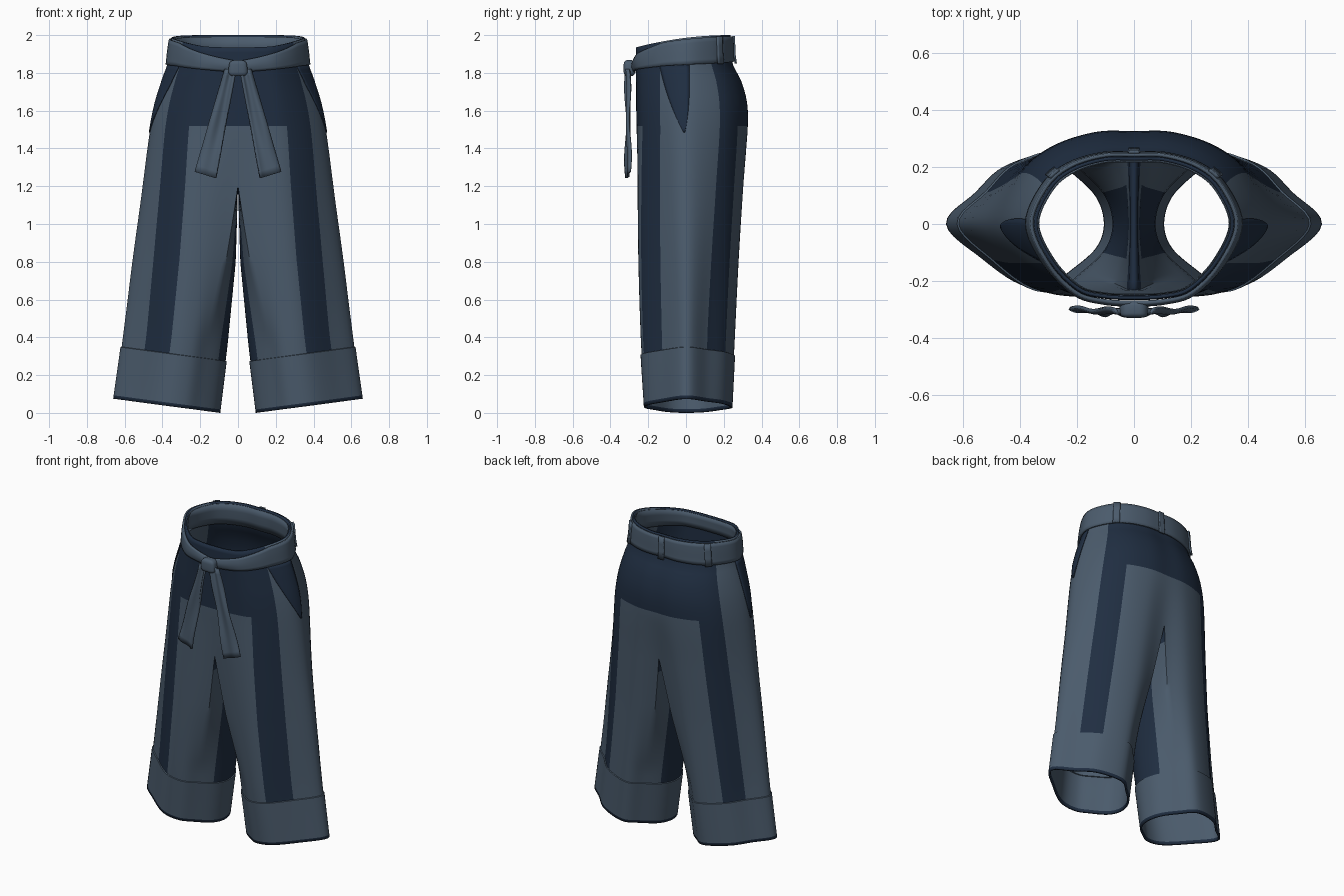
import bpy, bmesh
from math import sin, pi
from mathutils import Vector

if "Cube" in bpy.data.objects:
    bpy.data.objects.remove(bpy.data.objects["Cube"])


def make_material(name, rgb):
    mat = bpy.data.materials.new(name)
    mat.use_nodes = True
    mat.diffuse_color = (*rgb, 1)
    mat.node_tree.nodes["Principled BSDF"].inputs["Base Color"].default_value = (*rgb, 1)
    return mat


SLATE = make_material("slate cloth", (0.07, 0.105, 0.15))
NAVY = make_material("navy cloth", (0.014, 0.027, 0.053))

# Height, half width, front depth, back depth, inner leg edge
LEVELS = [(0, .655, .215, .24, .1), (.36, .605, .237, .258, .055), (.8, .555, .255, .28, .012),
          (1.2, .505, .262, .305, 0), (1.5, .465, .262, .325, 0), (1.64, .437, .264, .322, 0),
          (1.76, .4, .265, .29, 0), (1.85, .37, .267, .245, 0), (2, .352, .265, .235, 0)]
# Normalised outlines, from front centre around the outside to back centre
HIP = [(0, -1), (.3, -.98), (.56, -.88), (.83, -.52), (1, 0), (.85, .55), (.62, .84), (.3, .99), (0, 1)]
HEM = [(.2, -.75), (.34, -.98), (.54, -.96), (.78, -.54), (1, 0), (.82, .44), (.64, .82), (.36, 1), (.2, .75)]
INSEAM = [(.05, .4), (0, 0), (.05, -.4)]
CROTCH, YOKE, CUFF, TRIM = 1.2, 1.52, .275, .018


def clamp(v):
    return max(0.0, min(1.0, v))


def spline(a, b, c, d, f):
    return b + (c - a) * (f / 2) + (a * 2 - b * 5 + c * 4 - d) * (f * f / 2) + (b * 3 - a - c * 3 + d) * (f ** 3 / 2)


def level(z):
    """Smoothly interpolated measurements at a height."""
    n = len(LEVELS)
    i = next((i for i in range(n - 2) if z <= LEVELS[i + 1][0]), n - 2)
    z0, z1 = LEVELS[i][0], LEVELS[i + 1][0]
    f, h = (z - z0) / (z1 - z0), z1 - z0

    def slope(j, c):
        a, b = LEVELS[max(j - 1, 0)], LEVELS[min(j + 1, n - 1)]
        return (b[c] - a[c]) / (b[0] - a[0])
    out = []
    for c in range(1, 5):
        p, q = LEVELS[i][c], LEVELS[i + 1][c]
        if c == 4:
            out.append(p + (q - p) * f)
            continue
        out.append(p * (1 + 2 * f) * (1 - f) ** 2 + q * f * f * (3 - 2 * f)
                   + h * f * (1 - f) * (slope(i, c) * (1 - f) - slope(i + 1, c) * f))
    return out


def outline(t, z):
    """Point on the cloth: t runs around the leg, outer side then inseam."""
    wide, front, back, inner = level(z)
    k, w = clamp((CROTCH - z) / .84), clamp((1.5 - z) / 1.14)
    pts = []
    for i, (a, b) in enumerate(zip(HIP, HEM)):
        ku = k if i in (0, 8) else w
        pts.append((a[0] + (b[0] - a[0]) * ku, a[1] + (b[1] - a[1]) * w))
    pts += [(u * k, v) for u, v in INSEAM]
    pts = [Vector((inner + (wide - inner) * u, v * (front if v < 0 else back))) for u, v in pts]
    t %= 12
    i = int(t)
    a, b, c, d = (pts[(i + j) % 12] for j in (-1, 0, 1, 2))

    def mirrored(corner, p):
        return Vector((2 * corner.x - p.x, p.y))
    if i == 0:
        a = mirrored(b, c).lerp(a, k)
    elif i == 7:
        d = mirrored(c, b).lerp(d, k)
    elif i == 8:
        a = (b * 2 - c).lerp(a, k)
    elif i == 11:
        d = (c * 2 - b).lerp(d, k)
    p = spline(a, b, c, d, t - i)
    # hems rise outward, waist dips at the front
    rise = .075 * clamp((1.1 - z) / .7) * (p.x - inner) / (wide - inner)
    dip = .065 * clamp((z - 1.8) / .2) * ((.235 - p.y) / .5) ** 2
    return Vector((p.x, p.y, z + rise - dip))


def cloth(t, z, off=0.0):
    p = outline(t, z)
    if off:
        e = .03
        lo, hi = (t, t + e) if t < e else (t - e, t) if abs(t - 8) < e else (t - e, t + e)
        d = outline(hi, z) - outline(lo, z)
        n = Vector((d.y, -d.x, 0)).normalized()
        if z > CROTCH and (t == 0 or t == 8):
            n = Vector((0, -1 if t == 0 else 1, 0))
        p += n * off
    return p


def finish(bm, name, thick=0.0, mirror=True, mats=(SLATE, NAVY), rim=0):
    me = bpy.data.meshes.new(name)
    bm.to_mesh(me)
    bm.free()
    for m in mats:
        me.materials.append(m)
    ob = bpy.data.objects.new(name, me)
    bpy.context.collection.objects.link(ob)
    bpy.ops.object.select_all(action='DESELECT')
    bpy.context.view_layer.objects.active = ob
    ob.select_set(True)
    bpy.ops.object.shade_smooth_by_angle(angle=.7)
    if mirror:
        mod = ob.modifiers.new("Mirror", 'MIRROR')
        mod.merge_threshold = .0004
    if thick:
        mod = ob.modifiers.new("Thickness", 'SOLIDIFY')
        mod.thickness, mod.offset, mod.material_offset_rim = thick, -1, rim
    return ob


def sheet(name, point, nu, nv, mat, thick, mirror=True):
    """Grid of cloth from a function of u (around) and v (downward)."""
    bm = bmesh.new()
    g = [[bm.verts.new(point(u / nu, v / nv)) for u in range(nu + 1)] for v in range(nv + 1)]
    for v in range(nv):
        for u in range(nu):
            bm.faces.new((g[v][u], g[v + 1][u], g[v + 1][u + 1], g[v][u + 1]))
    return finish(bm, name, thick, mirror, (mat,))


# Trousers: one leg and half the hips, mirrored
S = 6
heights = [2 - .04 * i for i in range(12)] + [YOKE]
heights += [YOKE - .04 * i for i in range(1, 8)] + [CROTCH]
heights += [CROTCH - .0514 * i for i in range(1, 18)] + [CUFF]
rows = [(z, 0) for z in heights]
rows += [(z, .006) for z in (CUFF - .002, .22, .16, .1, .05, TRIM, 0)]
bm = bmesh.new()
grid = []
for z, off in rows:
    count = 8 * S + 1 if z > CROTCH else 12 * S
    grid.append([bm.verts.new(cloth(j / S, z, off)) for j in range(count)])


def is_navy(part, z):
    if z < TRIM:
        return True
    if z < CUFF:
        return False
    if int(part) in (2, 5):
        return True
    if part >= 8:
        return z > 1.08 or (8.8 < part < 11.2 and z < 1.0)
    return z > YOKE and int(part) not in (3, 4)


for i in range(len(rows) - 1):
    up, low = grid[i], grid[i + 1]
    for j in range(8 * S if rows[i][0] > CROTCH else 12 * S):
        n = (j + 1) % (12 * S)
        face = bm.faces.new((up[j], low[j], low[n], up[n]))
        face.material_index = int(is_navy((j + .5) / S, (rows[i][0] + rows[i + 1][0]) / 2))
finish(bm, "trousers", .012, rim=1)


# Waist sash, narrowing towards the knot
def sash_point(u, v):
    t = 8 * u
    c = clamp(1 - t / 3.2)
    top, low = 1.992 - .1 * c, 1.833 - .03 * c + .03 * u
    return cloth(t, top + (low - top) * v, .013 + .008 * sin(pi * v) * (.4 + c))


sheet("waist_sash", sash_point, 48, 6, SLATE, .012)
sheet("waist_lining", lambda u, v: cloth(8 * u, 1.99 - .14 * v, -.016), 48, 3, SLATE, .004)

# Belt loops at the side back and centre back
for name, t0, t1 in (("side_belt_loop", 5.25, 5.6), ("back_belt_loop", 7.82, 8)):
    sheet(name, lambda u, v: cloth(t0 + (t1 - t0) * u, 1.995 - .145 * v, .024), 4, 3, SLATE, .012)


# Slanted side pockets
def pocket_point(u, v):
    lo, hi = 3.02 + .9 * v ** 1.3, 4.12 - .15 * v ** 3
    return cloth(lo + (hi - lo) * u, 1.845 - .36 * v, .005)


sheet("side_pocket", pocket_point, 8, 14, NAVY, .005)


# Hanging sash tails
def tail_point(u, v):
    side = u - .5
    x = .045 + .13 * v + side * (.055 + .055 * v)
    y = -.312 + .012 * sin(3 * pi * v) * side + .012 * sin(2 * pi * u) * (1 - .5 * v) + .02 * side
    return Vector((x, y, 1.82 - .56 * v + .035 * side * v))


sheet("sash_tail", tail_point, 10, 16, SLATE, .012)

# Knot
bm = bmesh.new()
bmesh.ops.create_cube(bm, size=1)
bmesh.ops.bevel(bm, geom=bm.edges[:], offset=.28, segments=4, affect='EDGES', profile=.5)
for v in bm.verts:
    pinch = 1 - .25 * (v.co.z + .5) * v.co.z
    v.co = Vector((v.co.x * .1 * pinch, v.co.y * .06 - .3, v.co.z * .085 + 1.825))
finish(bm, "sash_knot", mirror=False, mats=(SLATE,))
